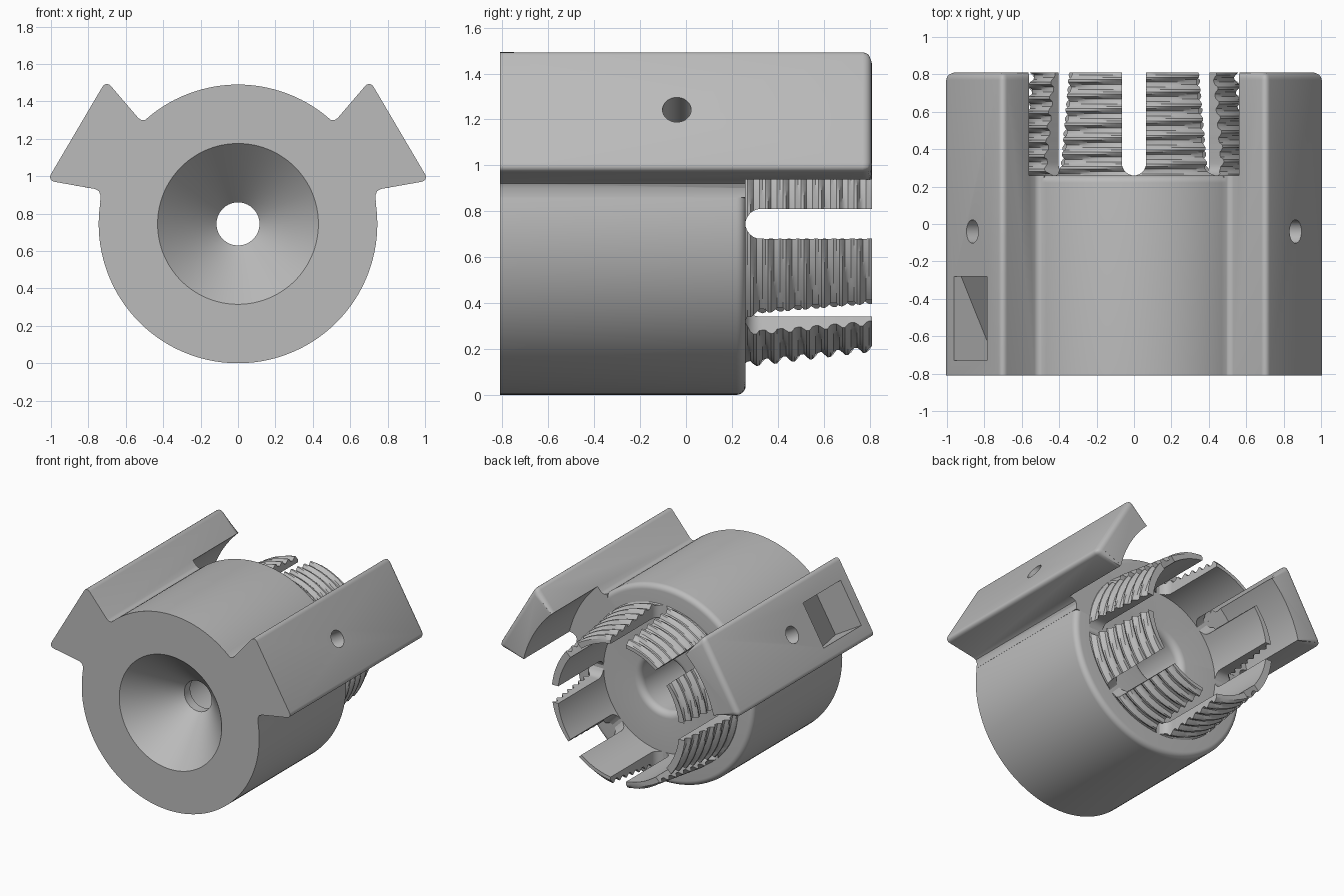
import bpy, bmesh
from math import sin, cos, pi, asin, sqrt, floor
from mathutils import Vector, Matrix

FRONT, SHOULDER, BACK = -0.81, 0.26, 0.81
AXIS_Z = 0.745

old = bpy.data.objects.get("Cube")
if old:
    bpy.data.objects.remove(old, do_unlink=True)

grey = bpy.data.materials.new("grey_plastic")
grey.use_nodes = True
colour = (0.5, 0.5, 0.5, 1)
grey.diffuse_color = colour
grey.node_tree.nodes["Principled BSDF"].inputs["Base Color"].default_value = colour


def finish(bm, name):
    bmesh.ops.recalc_face_normals(bm, faces=bm.faces)
    mesh = bpy.data.meshes.new(name)
    bm.to_mesh(mesh)
    bm.free()
    mesh.materials.append(grey)
    obj = bpy.data.objects.new(name, mesh)
    bpy.context.collection.objects.link(obj)
    return obj


def polar(r, a, y):
    return Vector((r * cos(a), y, AXIS_Z + r * sin(a)))


def bridge(bm, a, b):
    n = len(a)
    for i in range(n):
        bm.faces.new((a[i], a[(i + 1) % n], b[(i + 1) % n], b[i]))


def lathe(name, profile, steps=120):
    """Revolve a closed (radius, y) profile about the long axis."""
    bm = bmesh.new()
    rings = [[bm.verts.new(polar(r, 2 * pi * i / steps, y)) for i in range(steps)]
             for r, y in profile]
    for i, ring in enumerate(rings):
        bridge(bm, ring, rings[(i + 1) % len(rings)])
    return finish(bm, name)


def prism(bm, front, back):
    a = [bm.verts.new(p) for p in front]
    b = [bm.verts.new(p) for p in back]
    bridge(bm, a, b)
    bm.faces.new(a)
    bm.faces.new(b)
    return a, b


def combine(target, other, operation):
    mod = target.modifiers.new("combine", 'BOOLEAN')
    mod.operation, mod.solver, mod.object = operation, 'EXACT', other
    bpy.context.view_layer.objects.active = target
    bpy.ops.object.modifier_apply(modifier=mod.name)
    bpy.data.objects.remove(other, do_unlink=True)


def fillet(r, y, rad, start, steps=6):
    return [(r + rad * cos(start - pi / 2 * i / steps), y + rad * sin(start - pi / 2 * i / steps))
            for i in range(steps + 1)]


# Round body with funnel mouth, through hole and rear bore
outer_edge = [(0.705 + 0.04 * sin(t), 0.22 + 0.04 * cos(t))
              for t in [pi / 2 * (1 - i / 6) for i in range(7)]]
bore_edge = [(0.25 - 0.05 * sin(t), 0.21 + 0.05 * cos(t))
             for t in [pi / 2 * i / 6 for i in range(7)]]
body = lathe("body", [(0.43, FRONT), (0.745, FRONT)] + outer_edge + bore_edge
             + [(0.2, -0.41), (0.115, -0.41), (0.115, -0.48)])

# Side wings: valley, tip, outer corner, underside, fillet into the body
wing_profile = [(0.45, 1.2), (0.482, 1.307), (0.5, 1.3), (0.518, 1.301), (0.532, 1.31),
                (0.705, 1.512), (1.02, 0.977), (0.765, 0.932), (0.745, 0.921),
                (0.735, 0.9), (0.737, 0.86), (0.6, 0.85)]
for side in (1, -1):
    bm = bmesh.new()
    a, b = prism(bm, [(side * x, FRONT, z) for x, z in wing_profile],
                 [(side * x, BACK, z) for x, z in wing_profile])
    pairs = [(a[5], b[5]), (a[6], b[6]), (b[4], b[5]), (b[5], b[6]), (b[6], b[7])]
    bmesh.ops.bevel(bm, geom=[bm.edges.get(p) for p in pairs], offset=0.04,
                    segments=5, profile=0.5, affect='EDGES')
    combine(body, finish(bm, "wing"), 'UNION')

# Clearance between the wings and the threaded collet
combine(body, lathe("clearance", [(0.3, 0.2602), (0.82, 0.2602), (0.82, 1), (0.3, 1)]),
        'DIFFERENCE')

# Blind screw holes square to the outer wing faces
for side in (1, -1):
    normal = Vector((side * 0.86, 0, 0.51)).normalized()
    bm = bmesh.new()
    bmesh.ops.create_cone(bm, cap_ends=True, segments=40, radius1=0.0625, radius2=0.0625,
                          depth=0.5, matrix=Matrix.Translation((side * 0.86, -0.04, 1.24))
                          @ normal.to_track_quat('Z', 'Y').to_matrix().to_4x4())
    combine(body, finish(bm, "screw_hole"), 'DIFFERENCE')

# Ramped pocket in the right wing
inward = Vector((0.86, 0, -0.51))
low, high = Vector((-0.95, 0, 1.07)), Vector((-0.775, 0, 1.365))
ramp = [(-0.73, -0.1), (-0.28, -0.1), (-0.28, 0.03), (-0.73, 0.24)]
bm = bmesh.new()
prism(bm, *[[corner + inward * d + Vector((0, y, 0)) for y, d in ramp]
            for corner in (low, high)])
combine(body, finish(bm, "pocket"), 'DIFFERENCE')

# Threaded tapering collet: eight fingers parted by round-bottomed slots
PITCH, STARTS, FINGERS, ARC = 0.078, 2, 8, 12
SLOT, INNER, PER = 0.065, 0.51, 6


def thread_radius(y, a):
    crest = 0.628 - 0.12 * (y - SHOULDER)
    phase = y / PITCH + STARTS * a / (2 * pi)
    phase -= floor(phase)
    wave = min(1, max(0, 2.5 * abs(2 * phase - 1) - 0.6))
    return crest - 0.026 * wave


def half_slot(y):
    d = SHOULDER + SLOT - y
    return SLOT if d < 0 else sqrt(max(0, SLOT ** 2 - d ** 2))


bm = bmesh.new()
rows = int((BACK - SHOULDER) / PITCH * PER) + 1
for k in range(FINGERS):
    start, stop = 2 * pi * k / FINGERS, 2 * pi * (k + 1) / FINGERS
    previous = None
    for j in range(rows + 1):
        y = SHOULDER - 0.005 + (BACK - SHOULDER + 0.005) * j / rows
        gap = half_slot(y)
        loop = []
        for layer in (0, 1):
            for i in range(ARC + 1):
                t = i / ARC if layer == 0 else 1 - i / ARC
                a = start + (stop - start) * t
                r = INNER if layer else thread_radius(y, a)
                edge = asin(gap / r)
                a = start + edge + (stop - start - 2 * edge) * t
                if not layer:
                    r = thread_radius(y, a)
                loop.append(bm.verts.new(polar(r, a, y)))
        if previous:
            bridge(bm, previous, loop)
        else:
            bm.faces.new(loop)
        previous = loop
    bm.faces.new(previous)
collet = finish(bm, "threaded_collet")

for obj in (body, collet):
    bpy.ops.object.select_all(action='DESELECT')
    obj.select_set(True)
    bpy.context.view_layer.objects.active = obj
    bpy.ops.object.shade_smooth_by_angle(angle=pi / 6)
